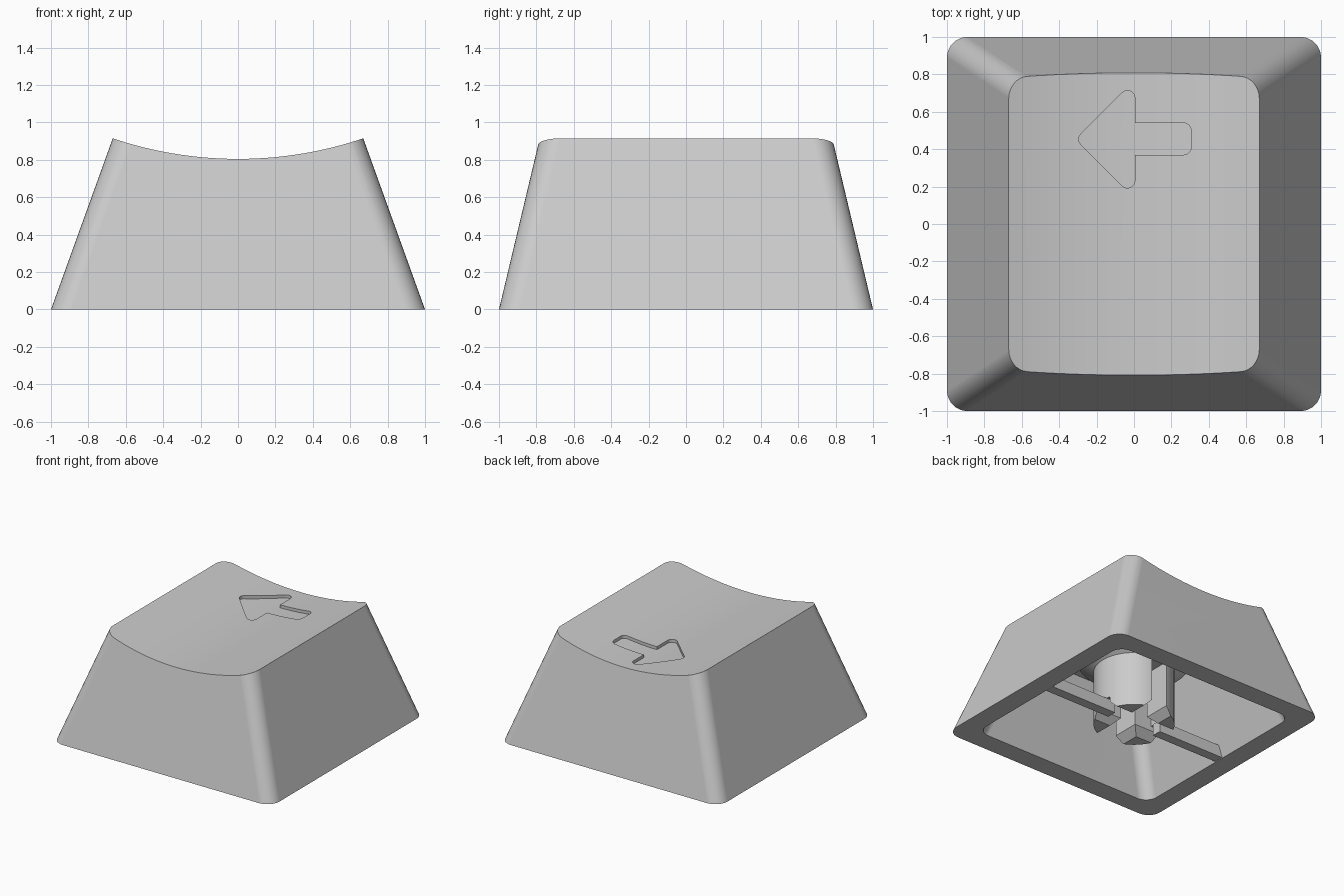
import bpy, bmesh
from math import cos, sin, pi, radians, tan
from mathutils import Vector, Matrix

old = bpy.data.objects.get("Cube")
if old:
    bpy.data.objects.remove(old, do_unlink=True)

grey = bpy.data.materials.new("light grey plastic")
GREY = (0.6, 0.6, 0.6, 1)
grey.diffuse_color = GREY
grey.use_nodes = True
grey.node_tree.nodes["Principled BSDF"].inputs["Base Color"].default_value = GREY


def make(name, bm):
    bmesh.ops.recalc_face_normals(bm, faces=bm.faces)
    mesh = bpy.data.meshes.new(name)
    bm.to_mesh(mesh)
    bm.free()
    ob = bpy.data.objects.new(name, mesh)
    bpy.context.collection.objects.link(ob)
    mesh.materials.append(grey)
    return ob


def loft(name, *outlines):
    """Solid through a stack of matching outlines."""
    bm = bmesh.new()
    rings = [[bm.verts.new(p) for p in ring] for ring in outlines]
    bm.faces.new(rings[0])
    bm.faces.new(rings[-1])
    n = len(rings[0])
    for a, b in zip(rings, rings[1:]):
        for i in range(n):
            j = (i + 1) % n
            bm.faces.new((a[i], a[j], b[j], b[i]))
    return make(name, bm)


def rounded(corners, z, steps=8):
    """Outline at height z from corners (x, y, radius), arcs filleted in."""
    out = []
    pts = [Vector(c[:2]) for c in corners]
    for i, p in enumerate(pts):
        r = corners[i][2]
        if r == 0:
            out.append((p.x, p.y, z))
            continue
        u = (pts[i - 1] - p).normalized()
        v = (pts[(i + 1) % len(pts)] - p).normalized()
        half = u.angle(v) / 2
        centre = p + (u + v).normalized() * r / sin(half)
        start = p + u * r / tan(half) - centre
        sweep = (pi - 2 * half) * (1 if u.x * v.y - u.y * v.x < 0 else -1)
        for k in range(steps + 1):
            q = centre + Matrix.Rotation(sweep * k / steps, 2) @ start
            out.append((q.x, q.y, z))
    return out


def tapered_block(name, z0, z1, wall, radius):
    """Rounded block following the sloped sides, inset by wall."""
    rings = []
    for z in (z0, z1):
        x, y = 1 - 0.361 * z - wall, 1 - 0.238 * z - wall
        rings.append(rounded([(x, y, radius), (-x, y, radius),
                              (-x, -y, radius), (x, -y, radius)], z))
    return loft(name, *rings)


def rectangle(x, y, z, cx=0):
    return [(cx - x, -y, z), (cx + x, -y, z), (cx + x, y, z), (cx - x, y, z)]


def circle(r, z, n=64):
    return [(r * cos(2 * pi * i / n), r * sin(2 * pi * i / n), z) for i in range(n)]


def dish(name, r, n=256):
    """Long horizontal cylinder that scoops the top."""
    ring = [(r * sin(2 * pi * i / n), 2.9 - r * cos(2 * pi * i / n)) for i in range(n)]
    return loft(name, [(x, -2, z) for x, z in ring], [(x, 2, z) for x, z in ring])


def combine(ob, other, op):
    mod = ob.modifiers.new(op, "BOOLEAN")
    mod.operation, mod.object, mod.solver = op, other, "EXACT"
    bpy.context.view_layer.update()
    mesh = bpy.data.meshes.new_from_object(
        ob.evaluated_get(bpy.context.evaluated_depsgraph_get()))
    ob.modifiers.clear()
    ob.data = mesh
    bpy.data.objects.remove(other, do_unlink=True)


def finish(ob):
    ob.data.materials.clear()
    ob.data.materials.append(grey)
    bpy.ops.object.select_all(action="DESELECT")
    ob.select_set(True)
    bpy.context.view_layer.objects.active = ob
    bpy.ops.object.shade_smooth_by_angle(angle=radians(30))
    mod = ob.modifiers.new("even shading", "WEIGHTED_NORMAL")
    mod.keep_sharp = True


# Hollow shell with scooped top
shell = tapered_block("key_shell", 0, 1.0, 0, 0.11)
combine(shell, dish("dish_cutter", 2.095), "DIFFERENCE")
combine(shell, tapered_block("cavity_cutter", -0.1, 0.72, 0.165, 0.1), "DIFFERENCE")

# Shallow engraved arrow, its floor parallel to the scoop
r = 0.04
arrow = [(-0.312, 0.453, r), (0.005, 0.136, r), (0.005, 0.37, 0), (0.305, 0.37, r),
         (0.305, 0.54, r), (0.005, 0.54, 0), (0.005, 0.77, r)]
engraving = loft("arrow_cutter", rounded(arrow, 0.6), rounded(arrow, 1.1))
combine(engraving, dish("arrow_floor", 2.12), "INTERSECT")
combine(shell, engraving, "DIFFERENCE")
finish(shell)

# Mounting stem with a flared collar at the ceiling
stem = loft("stem", circle(0.305, 0), circle(0.305, 0.45),
            circle(0.42, 0.53), circle(0.42, 0.735))

# Cross slot: open on front and back, closed on the sides above the bars
W, TOP = 0.07, 0.44
for x, y, top in ((W, 0.5, TOP), (0.228, W, TOP), (0.5, W, 0.1)):
    slot = loft("slot_cutter", rectangle(x, y, -0.1), rectangle(x, y, top))
    combine(stem, slot, "DIFFERENCE")

# Bevelled mouth of the cross slot
for x, y, bx, by in ((W, 0.5, 0.06, 0), (0.5, W, 0, 0.06)):
    mouth = loft("mouth_cutter", rectangle(x + bx, y + by, -0.001), rectangle(x, y, 0.06))
    combine(stem, mouth, "DIFFERENCE")
finish(stem)

# Thin bars from the stem to the side walls
for side, name in ((-1, "right_bar"), (1, "left_bar")):
    finish(loft(name, rectangle(0.305, 0.04, 0.004, side * 0.525),
                rectangle(0.305, 0.04, 0.1, side * 0.525)))
